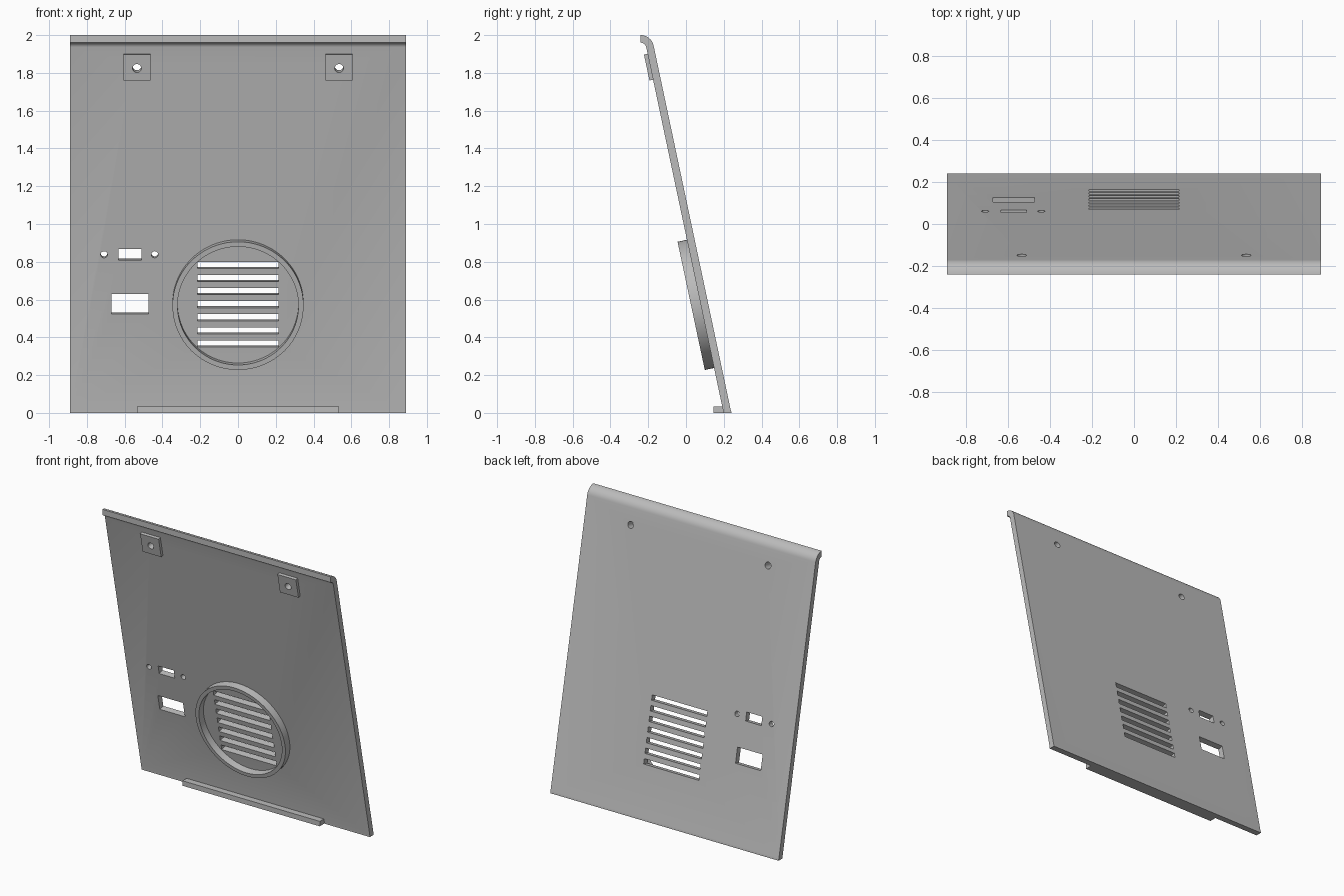
import bpy, bmesh
from math import radians, tan, sin, cos, tau
from mathutils import Matrix, Vector

if "Cube" in bpy.data.objects:
    bpy.data.objects.remove(bpy.data.objects["Cube"])

TILT = radians(12)
SLOPE = tan(TILT)
FRONT, BACK = 0.199, 0.24      # depth of both plate faces at floor level
HALF = 0.89

grey = bpy.data.materials.new("grey plastic")
grey.use_nodes = True
grey.diffuse_color = (0.5, 0.5, 0.5, 1)
grey.node_tree.nodes["Principled BSDF"].inputs["Base Color"].default_value = (0.5, 0.5, 0.5, 1)


def finish(name, bm):
    bmesh.ops.recalc_face_normals(bm, faces=bm.faces)
    mesh = bpy.data.meshes.new(name)
    bm.to_mesh(mesh)
    bm.free()
    mesh.materials.append(grey)
    ob = bpy.data.objects.new(name, mesh)
    bpy.context.collection.objects.link(ob)
    return ob


def on_plate(x, z):
    """Frame on the tilted front face, local y pointing into the plate."""
    return Matrix.Translation((x, FRONT - SLOPE * z, z)) @ Matrix.Rotation(TILT, 4, 'X')


def add_box(bm, frame, size, centre=(0, 0, 0)):
    m = frame @ Matrix.Translation(centre) @ Matrix.Diagonal((*size, 1))
    bmesh.ops.create_cube(bm, size=1, matrix=m)


def add_hole(bm, x, z, radius):
    m = on_plate(x, z) @ Matrix.Rotation(radians(90), 4, 'X')
    bmesh.ops.create_cone(bm, cap_ends=True, segments=32, radius1=radius,
                          radius2=radius, depth=0.16, matrix=m)


def arc(radius, steps=10):
    """Curled lip, from the plate direction up to vertical."""
    angles = [TILT + (radians(90) - TILT) * i / steps for i in range(steps + 1)]
    return [(-0.24 + radius * cos(a), 1.93 + radius * sin(a)) for a in angles]


# Leaning plate with the curled top lip and a short upright foot
foot = 0.012
profile = [(FRONT - SLOPE * foot, 0), (BACK, 0), (BACK, foot / 2),
           (BACK - SLOPE * foot * 1.5, foot * 1.5)]
profile += arc(0.07) + arc(0.03)[::-1] + [(FRONT - SLOPE * foot, foot)]
bm = bmesh.new()
face = bm.faces.new([bm.verts.new((-HALF, y, z)) for y, z in profile])
new = bmesh.ops.extrude_face_region(bm, geom=[face])["geom"]
bmesh.ops.translate(bm, vec=(2 * HALF, 0, 0),
                    verts=[v for v in new if isinstance(v, bmesh.types.BMVert)])
plate = finish("back_panel", bm)

# Mounting pads
pads = []
for side, x in (("right", -0.535), ("left", 0.535)):
    bm = bmesh.new()
    add_box(bm, on_plate(x, 1.832), (0.144, 0.023, 0.14), (0, -0.0065, 0))
    pads.append(finish(side + "_mounting_pad", bm))

# Openings: vent slots, sockets, screw holes
bm = bmesh.new()
for i in range(7):
    add_box(bm, on_plate(0, 0.574 + (i - 3) * 0.0693), (0.43, 0.16, 0.036))
add_box(bm, on_plate(-0.5725, 0.838), (0.122, 0.16, 0.06))
add_box(bm, on_plate(-0.573, 0.577), (0.196, 0.16, 0.108))
for x in (-0.709, -0.441):
    add_hole(bm, x, 0.838, 0.018)
for x in (-0.535, 0.535):
    add_hole(bm, x, 1.828, 0.023)
cutter = finish("opening_cutter", bm)
cutter.hide_render = True

for ob in [plate] + pads:
    mod = ob.modifiers.new("openings", 'BOOLEAN')
    mod.operation = 'DIFFERENCE'
    mod.solver = 'EXACT'
    mod.object = cutter
    bpy.context.view_layer.objects.active = ob
    bpy.ops.object.modifier_apply(modifier=mod.name)
bpy.data.objects.remove(cutter)

# Round collar about the vent
bm = bmesh.new()
section = [(0.32, 0.004), (0.347, 0.004), (0.347, -0.05), (0.32, -0.05)]
verts = [bm.verts.new((r, y, 0)) for r, y in section]
edges = [bm.edges.new((verts[i], verts[(i + 1) % 4])) for i in range(4)]
bmesh.ops.spin(bm, geom=verts + edges, axis=(0, 1, 0), cent=(0, 0, 0),
               angle=tau, steps=96)
bmesh.ops.remove_doubles(bm, verts=bm.verts, dist=0.0005)
bm.transform(on_plate(0, 0.577))
collar = finish("vent_collar", bm)

# Locating tab at the foot
bm = bmesh.new()
add_box(bm, Matrix.Identity(4), (1.07, 0.055, 0.035), (0, 0.1735, 0.0175))
tab = finish("bottom_tab", bm)

# Smooth the curved surfaces, keep the edges crisp
bpy.ops.object.select_all(action='DESELECT')
for ob in [plate, collar] + pads:
    ob.select_set(True)
bpy.context.view_layer.objects.active = plate
bpy.ops.object.shade_smooth_by_angle(angle=radians(30))
